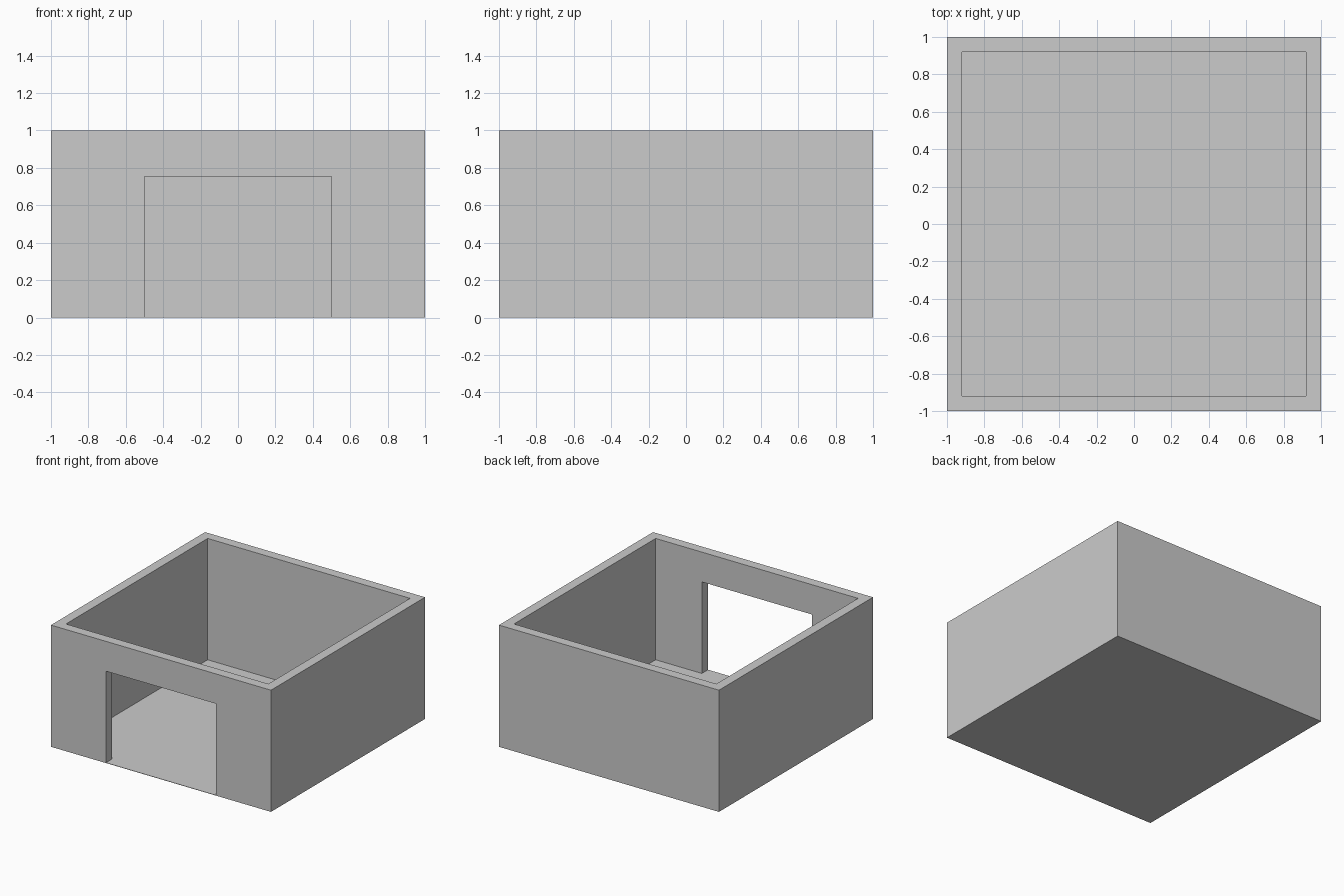
import bpy

if "Cube" in bpy.data.objects:
    bpy.data.objects.remove(bpy.data.objects["Cube"])

WALL = 0.08      # wall thickness
FLOOR = 0.003    # thin floor skin
HEIGHT = 1.0


def box(name, lo, hi):
    """Axis-aligned box between two corners."""
    size = [b - a for a, b in zip(lo, hi)]
    centre = [(a + b) / 2 for a, b in zip(lo, hi)]
    bpy.ops.mesh.primitive_cube_add(size=1, location=centre)
    ob = bpy.context.object
    ob.name = name
    ob.scale = size
    bpy.ops.object.transform_apply(location=True, rotation=False, scale=True)
    return ob


def cut(target, cutter):
    """Subtract a hidden cutter from the target."""
    mod = target.modifiers.new(cutter.name, 'BOOLEAN')
    mod.operation = 'DIFFERENCE'
    mod.solver = 'EXACT'
    mod.object = cutter
    cutter.hide_render = True
    cutter.display_type = 'WIRE'


# Square room shell: walls and floor in one solid
room = box("room_shell", (-1, -1, 0), (1, 1, HEIGHT))

# Hollow interior, open at the top
inner = 1 - WALL
cut(room, box("interior_cutter", (-inner, -inner, FLOOR), (inner, inner, HEIGHT + 0.5)))

# Wide doorway through the front wall, down to the floor
cut(room, box("doorway_cutter", (-0.5, -1.5, FLOOR), (0.5, -0.5, 0.755)))
